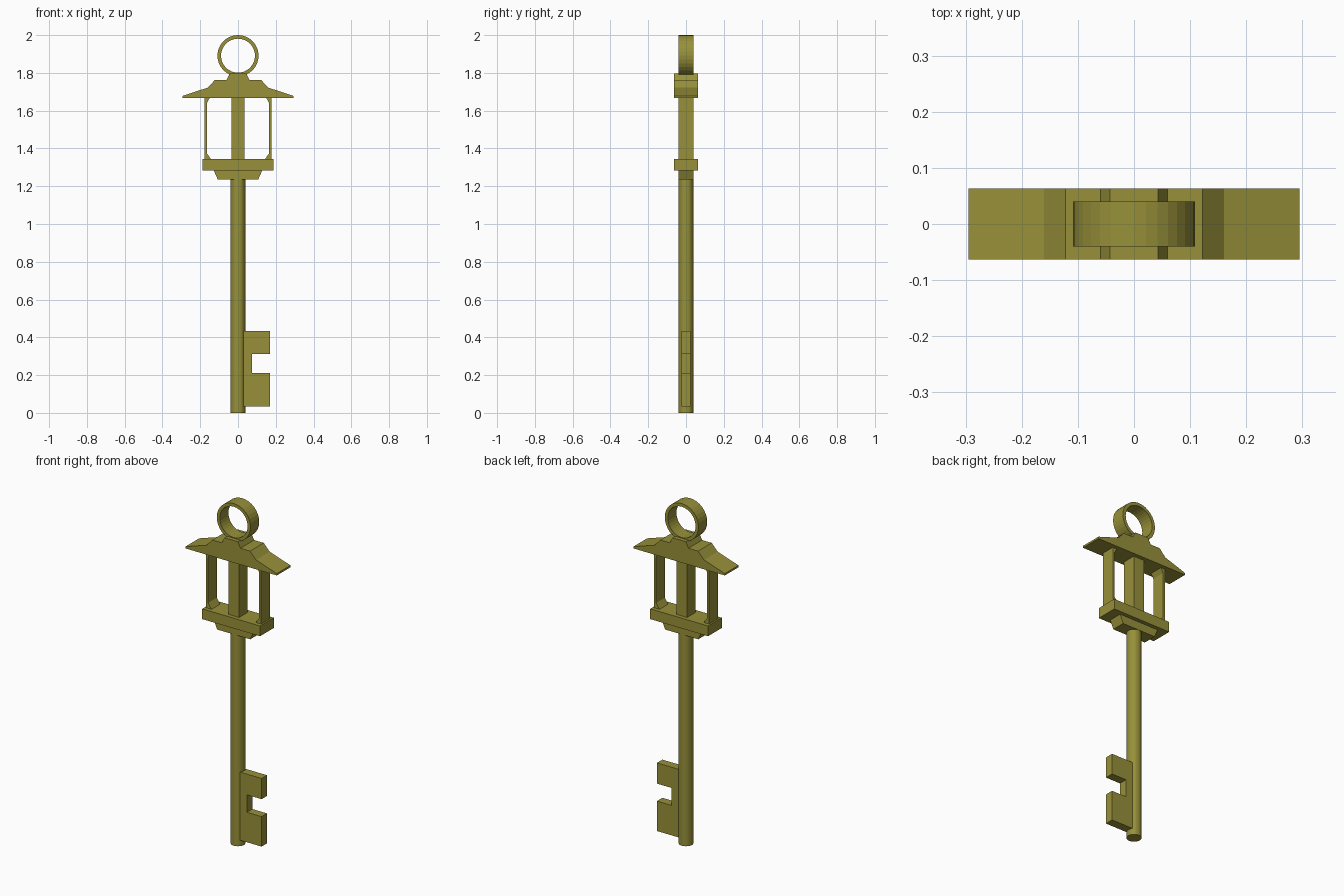
import bpy, bmesh, math

if "Cube" in bpy.data.objects:
    bpy.data.objects.remove(bpy.data.objects["Cube"])

mat = bpy.data.materials.new("old_brass")
mat.diffuse_color = (0.31, 0.28, 0.041, 1)
mat.use_nodes = True
mat.node_tree.nodes["Principled BSDF"].inputs["Base Color"].default_value = mat.diffuse_color


def finish(name, bm):
    bmesh.ops.recalc_face_normals(bm, faces=bm.faces)
    mesh = bpy.data.meshes.new(name)
    bm.to_mesh(mesh)
    bm.free()
    mesh.materials.append(mat)
    obj = bpy.data.objects.new(name, mesh)
    bpy.context.collection.objects.link(obj)
    return obj


def plate(name, profile, half):
    """Extrude an x/z outline from y = -half to y = half."""
    bm = bmesh.new()
    face = bm.faces.new([bm.verts.new((x, -half, z)) for x, z in profile])
    ext = bmesh.ops.extrude_face_region(bm, geom=[face])
    moved = [v for v in ext["geom"] if isinstance(v, bmesh.types.BMVert)]
    bmesh.ops.translate(bm, verts=moved, vec=(0, 2 * half, 0))
    return finish(name, bm)


def mirrored(right):
    return right + [(-x, z) for x, z in reversed(right)]


# Round shaft
bm = bmesh.new()
bmesh.ops.create_cone(bm, cap_ends=True, segments=32, radius1=0.039, radius2=0.039, depth=1.235)
bmesh.ops.translate(bm, verts=bm.verts, vec=(0, 0, 0.6175))
finish("shaft", bm)

# Notched key bit
plate("key_bit", [(0.03, 0.035), (0.17, 0.035), (0.17, 0.21), (0.075, 0.21),
                  (0.075, 0.312), (0.17, 0.312), (0.17, 0.433), (0.03, 0.433)], 0.025)

# Lantern base and tapered collar beneath it
plate("lantern_collar", mirrored([(0.107, 1.235), (0.128, 1.283)]), 0.04)
plate("lantern_base", mirrored([(0.187, 1.283), (0.187, 1.343)]), 0.063)

# Centre post and braced side posts
plate("centre_post", mirrored([(0.035, 1.343), (0.035, 1.667)]), 0.04)
for side, s in (("left", -1), ("right", 1)):
    outline = [(0.178, 1.343), (0.178, 1.667), (0.15, 1.667),
               (0.165, 1.64), (0.165, 1.375), (0.143, 1.343)]
    plate(side + "_post", [(s * x, z) for x, z in outline], 0.04)

# Stepped roof
plate("roof", mirrored([(0.295, 1.667), (0.295, 1.678), (0.16, 1.722), (0.122, 1.763),
                        (0.06, 1.763), (0.043, 1.797)]), 0.063)

# Hanging ring: square section swept around the y axis
bm = bmesh.new()
section = [(0.109, -0.04), (0.109, 0.04), (0.09, 0.04), (0.09, -0.04)]
N = 32
loops = []
for i in range(N):
    a = 2 * math.pi * i / N
    loops.append([bm.verts.new((r * math.cos(a), y, 1.891 + r * math.sin(a))) for r, y in section])
for i in range(N):
    p, q = loops[i], loops[(i + 1) % N]
    for k in range(4):
        m = (k + 1) % 4
        bm.faces.new((p[k], p[m], q[m], q[k]))
finish("hanging_ring", bm)
